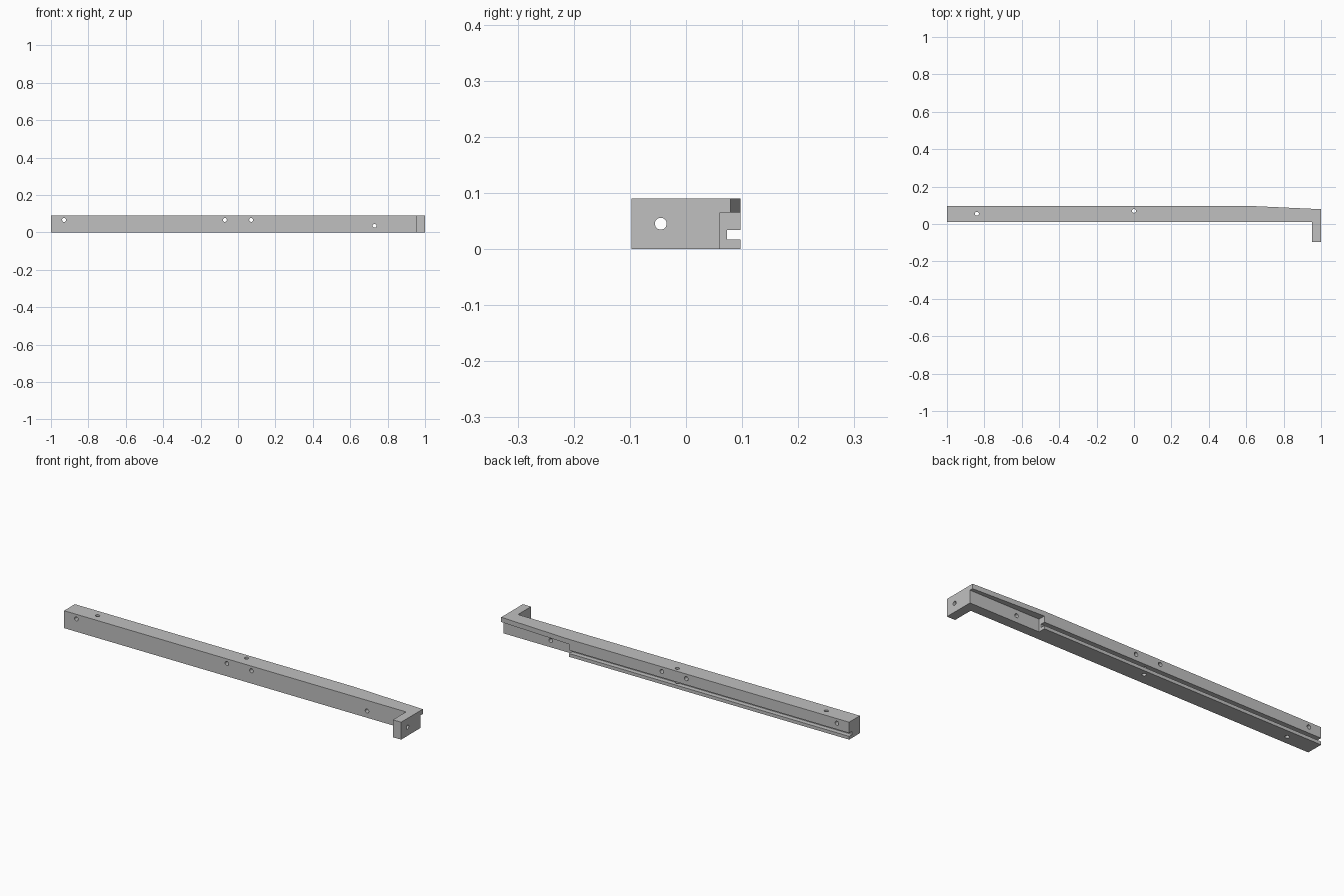
import bpy, bmesh, math
from mathutils import Matrix, Vector

cube = bpy.data.objects.get("Cube")
if cube:
    bpy.data.objects.remove(cube, do_unlink=True)

HEIGHT, FRONT, BACK = 0.09, 0.0095, 0.0975

grey = bpy.data.materials.new("mid_grey")
grey.use_nodes = True
colour = (0.53, 0.53, 0.53, 1)
grey.diffuse_color = colour
grey.node_tree.nodes["Principled BSDF"].inputs["Base Color"].default_value = colour


def add_object(name, bm):
    bmesh.ops.recalc_face_normals(bm, faces=bm.faces)
    mesh = bpy.data.meshes.new(name)
    bm.to_mesh(mesh)
    bm.free()
    mesh.materials.append(grey)
    obj = bpy.data.objects.new(name, mesh)
    bpy.context.collection.objects.link(obj)
    return obj


def box(name, low, high):
    low, high = Vector(low), Vector(high)
    bm = bmesh.new()
    bmesh.ops.create_cube(bm, size=1)
    bmesh.ops.scale(bm, vec=high - low, verts=bm.verts)
    bmesh.ops.translate(bm, vec=(low + high) / 2, verts=bm.verts)
    return add_object(name, bm)


def drill(name, centre, axis, length=0.5, radius=0.0105):
    turn = Vector((0, 0, 1)).rotation_difference(Vector(axis)).to_matrix().to_4x4()
    bm = bmesh.new()
    bmesh.ops.create_cone(bm, cap_ends=True, segments=24, radius1=radius,
                          radius2=radius, depth=length,
                          matrix=Matrix.Translation(centre) @ turn)
    return add_object(name, bm)


# L-shaped rail with a tapered back edge near the foot
outline = [(-1, FRONT), (0.953, FRONT), (0.953, -BACK), (1, -BACK),
           (1, 0.079), (0.6, BACK), (-1, BACK)]
bm = bmesh.new()
base = bm.faces.new([bm.verts.new((x, y, 0)) for x, y in outline])
top = bmesh.ops.extrude_face_region(bm, geom=[base])["geom"]
bmesh.ops.translate(bm, vec=(0, 0, HEIGHT),
                    verts=[g for g in top if isinstance(g, bmesh.types.BMVert)])
rail = add_object("rail", bm)

# Recess under the lip, and the long groove in the back
cutters = [box("recess_cutter", (0.6, 0.061, -0.1), (1.1, 0.2, 0.065)),
           box("groove_cutter", (-1.1, 0.073, 0.017), (0.7, 0.2, 0.034))]

# Screw holes through the depth, the height and the foot
for x, z in [(-0.93, 0.066), (-0.07, 0.066), (0.07, 0.066), (0.73, 0.035)]:
    cutters.append(drill("cross_hole_cutter", (x, 0.05, z), (0, 1, 0)))
for x, y in [(-0.84, 0.055), (0, 0.07)]:
    cutters.append(drill("vertical_hole_cutter", (x, y, 0.045), (0, 0, 1)))
cutters.append(drill("foot_hole_cutter", (0.98, -0.045, 0.045), (1, 0, 0), 0.2))

# Apply the cuts in order and drop the cutters
bpy.context.view_layer.objects.active = rail
for cutter in cutters:
    cutter.hide_render = True
    cut = rail.modifiers.new("cut", "BOOLEAN")
    cut.operation, cut.solver, cut.object = "DIFFERENCE", "EXACT", cutter
    bpy.ops.object.modifier_apply(modifier=cut.name)
    bpy.data.objects.remove(cutter, do_unlink=True)

bpy.ops.object.select_all(action="DESELECT")
rail.select_set(True)
bpy.ops.object.shade_smooth_by_angle(angle=math.radians(30))
